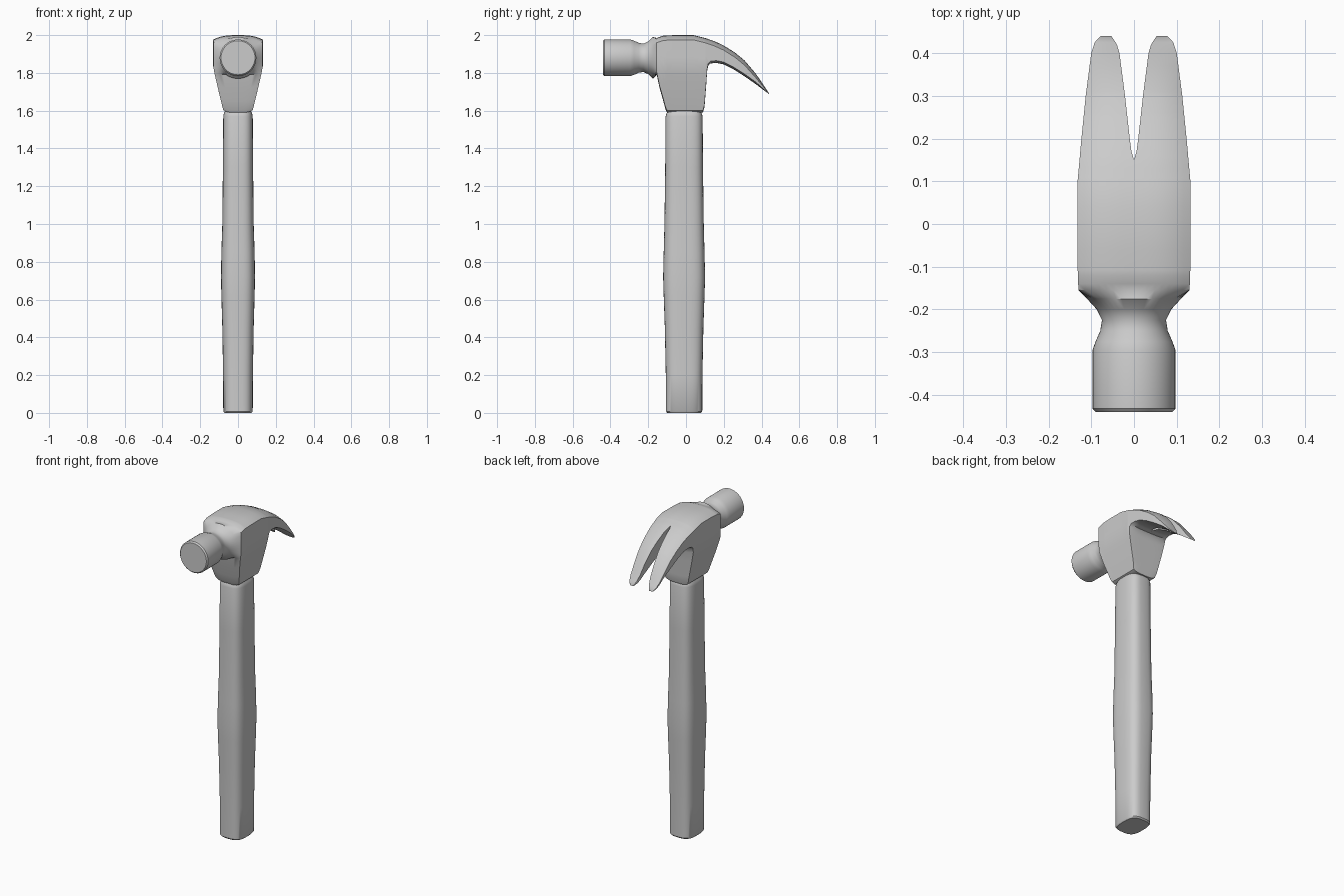
import bpy, bmesh, math

if "Cube" in bpy.data.objects:
    bpy.data.objects.remove(bpy.data.objects["Cube"])


def lerp(table, v):
    """Piecewise linear lookup in [(key, value), ...]."""
    for (a, p), (b, q) in zip(table, table[1:]):
        if v <= b:
            return p + (q - p) * max(0, v - a) / (b - a)
    return table[-1][1]


def finish(bm, name, angle, mirror=False):
    bmesh.ops.remove_doubles(bm, verts=bm.verts, dist=1e-5)
    bmesh.ops.recalc_face_normals(bm, faces=bm.faces)
    me = bpy.data.meshes.new(name)
    bm.to_mesh(me)
    bm.free()
    ob = bpy.data.objects.new(name, me)
    bpy.context.collection.objects.link(ob)
    bpy.ops.object.select_all(action='DESELECT')
    bpy.context.view_layer.objects.active = ob
    ob.select_set(True)
    if mirror:
        m = ob.modifiers.new("mirror", 'MIRROR')
        m.merge_threshold = 1e-4
        bpy.ops.object.modifier_apply(modifier=m.name)
    bpy.ops.object.shade_smooth_by_angle(angle=math.radians(angle))
    return ob


# Handle: rounded oval swelling at the grip
bm = bmesh.new()
N = 40
stations = [(0, .072, .089), (.008, .078, .096), (.2, .079, .097), (.45, .083, .102),
            (.62, .088, .108), (.72, .09, .111), (.85, .088, .108), (1.0, .083, .104),
            (1.3, .08, .1), (1.57, .078, .098), (1.585, .075, .094), (1.6, .068, .086)]
rings = []
for z, hx, hy in stations:
    ring = []
    for i in range(N):
        a = 2 * math.pi * i / N
        c, s = math.cos(a), math.sin(a)
        ring.append(bm.verts.new((math.copysign(abs(c) ** .64, c) * hx,
                                  math.copysign(abs(s) ** .64, s) * hy - .01, z)))
    rings.append(ring)
for r, q in zip(rings, rings[1:]):
    for i in range(N):
        bm.faces.new((r[i], r[(i + 1) % N], q[(i + 1) % N], q[i]))
bm.faces.new(rings[0])
bm.faces.new(rings[-1])
finish(bm, "handle", 40)

# Head: one half lofted along y, poll to claw tip, then mirrored
TOP = [(-.155, 1.985), (-.12, 1.997), (-.06, 2.0), (.04, 2.0), (.1, 1.985), (.15, 1.968),
       (.2, 1.945), (.26, 1.907), (.31, 1.866), (.37, 1.796), (.42, 1.722), (.44, 1.692)]
BOTTOM = [(-.155, 1.79), (-.14, 1.72), (-.12, 1.65), (-.108, 1.605), (-.1, 1.59), (.09, 1.59),
          (.098, 1.62), (.108, 1.75), (.112, 1.81), (.118, 1.838), (.13, 1.85), (.16, 1.853),
          (.2, 1.845), (.25, 1.82), (.31, 1.782), (.37, 1.74), (.42, 1.702), (.44, 1.688)]
OUTER = [(-.155, .13), (-.1, .132), (.1, .132), (.2, .123), (.3, .113), (.4, .1),
         (.425, .092), (.44, .078)]
INNER = [(.15, 0), (.17, .006), (.2, .01), (.3, .021), (.4, .034), (.42, .04), (.44, .053)]
TAPER = [(1.59, .07), (1.605, .079), (1.7, .102), (1.8, .125), (1.84, .132)]
POLL = [(-.44, .09), (-.432, .097), (-.295, .097), (-.275, .09), (-.25, .079), (-.225, .075),
        (-.2, .087), (-.175, .11)]
K = 8


def section(y):
    top, bot, inner = lerp(TOP, y), lerp(BOTTOM, y), lerp(INNER, y)
    crown = min(.025, .4 * (top - bot))
    lift = min(.012, .2 * (top - bot))
    side_top, side_bot = top - crown, bot + lift
    width = lambda z: min(lerp(OUTER, y), lerp(TAPER, z))
    wt, wb = width(side_top), width(side_bot)
    pts = []
    for i in range(K):
        x = inner + (wt - inner) * i / K
        pts.append((x, y, top - crown * (x / wt) ** 3))
    for i in range(K):
        z = side_top + (side_bot - side_top) * i / K
        pts.append((width(z), y, z))
    for i in range(K + 1):
        x = wb + (inner - wb) * i / K
        pts.append((x, y, bot + lift * (x / wb) ** 4))
    return pts


def poll_ring(y, r):
    n = 3 * K
    return [(r * math.sin(math.pi * i / n), y, 1.88 + r * math.cos(math.pi * i / n))
            for i in range(n + 1)]


ys = sorted({k for t in (TOP, BOTTOM, OUTER, INNER) for k, _ in t})
loft = [poll_ring(y, r) for y, r in POLL] + [section(y) for y in ys]
bm = bmesh.new()
rows = [[bm.verts.new(p) for p in row] for row in loft]
for r, q in zip(rows, rows[1:]):
    for i in range(3 * K):
        bm.faces.new((r[i], r[i + 1], q[i + 1], q[i]))
    if q[0].co.x > 1e-6:            # inner wall of the claw slot
        bm.faces.new((r[0], q[0], q[-1], r[-1]))
bm.faces.new(rows[0])
bm.faces.new(rows[-1])
finish(bm, "head", 38, mirror=True)
